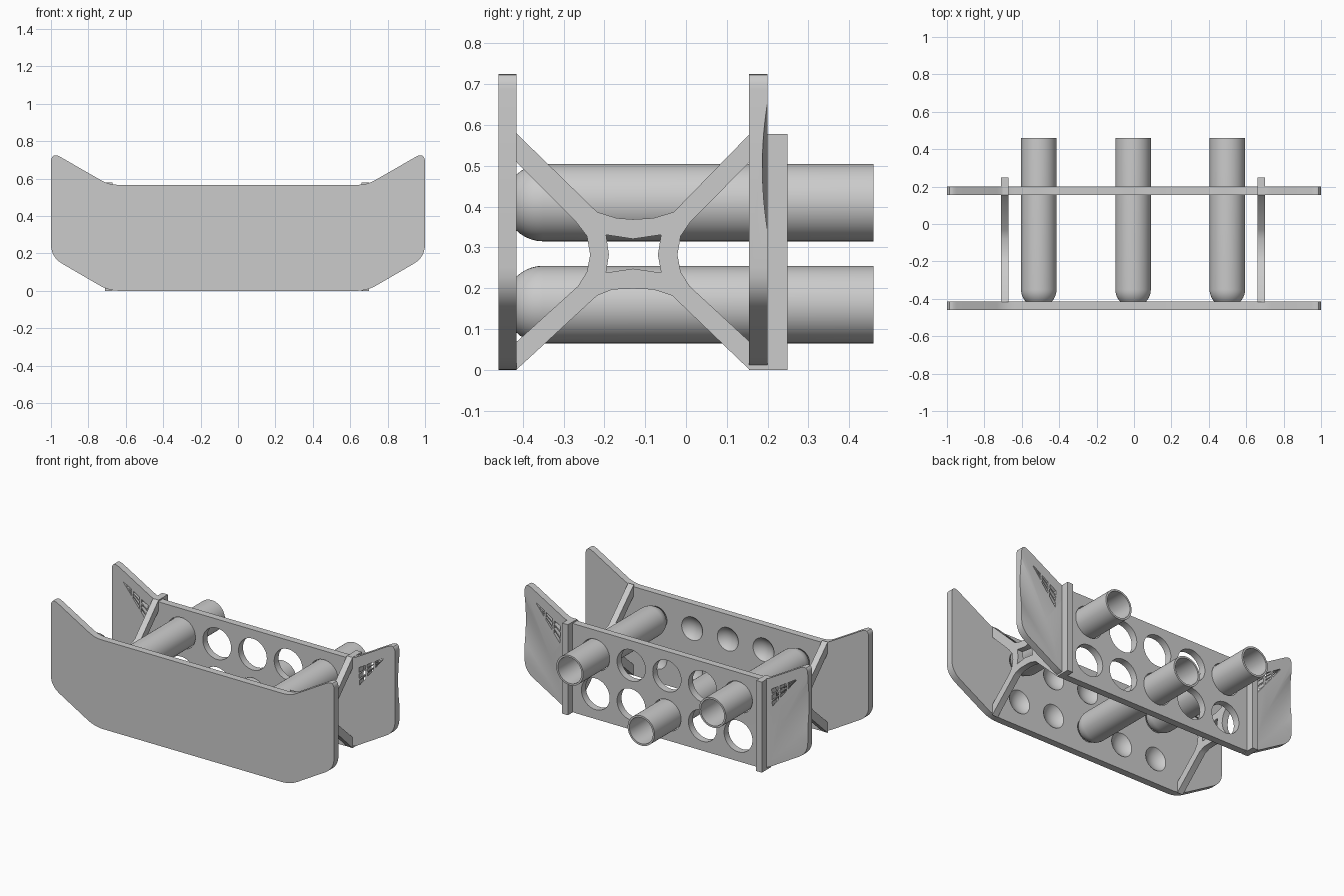
import bpy, bmesh, math
from mathutils import Vector

if "Cube" in bpy.data.objects:
    bpy.data.objects.remove(bpy.data.objects["Cube"])

GREY = bpy.data.materials.new("light_grey")
GREY.diffuse_color = (0.6, 0.6, 0.6, 1)
GREY.use_nodes = True
GREY.node_tree.nodes["Principled BSDF"].inputs["Base Color"].default_value = GREY.diffuse_color
CX = -0.005                       # centre of the tube grid
COLS = [CX + 0.252 * i for i in (-2, -1, 0, 1, 2)]
ROWS = [0.16, 0.41]
parts = []


def make(name, bm, keep=True):
    bmesh.ops.recalc_face_normals(bm, faces=bm.faces)
    me = bpy.data.meshes.new(name)
    bm.to_mesh(me)
    bm.free()
    me.materials.append(GREY)
    ob = bpy.data.objects.new(name, me)
    bpy.context.collection.objects.link(ob)
    if keep:
        parts.append(ob)
    else:
        ob.hide_render = True
    return ob


def prism(bm, pts, place, lo, hi):
    """Extrude a 2D outline between lo and hi; place maps (a, b, depth) to 3D."""
    a = [bm.verts.new(place(p[0], p[1], lo)) for p in pts]
    b = [bm.verts.new(place(p[0], p[1], hi)) for p in pts]
    bm.faces.new(a)
    bm.faces.new(b[::-1])
    for i in range(len(pts)):
        j = (i + 1) % len(pts)
        bm.faces.new((a[i], b[i], b[j], a[j]))


def xz(a, b, d):
    return (a, d, b)


def yz(a, b, d):
    return (d, a, b)


def lathe(bm, prof, x, z, n=48):
    """Spin a closed or axis-touching (radius, y) profile around a y-parallel axis."""
    vs = [bm.verts.new((x + r, y, z)) for r, y in prof]
    es = [bm.edges.new(p) for p in zip(vs, vs[1:])]
    bmesh.ops.spin(bm, geom=vs + es, cent=(x, 0, z), axis=(0, 1, 0),
                   angle=2 * math.pi, steps=n)
    bmesh.ops.remove_doubles(bm, verts=bm.verts, dist=1e-5)


def cut(ob, bm):
    tool = make("cutter", bm, keep=False)
    m = ob.modifiers.new("cut", 'BOOLEAN')
    m.operation, m.solver, m.object = 'DIFFERENCE', 'EXACT', tool
    bpy.context.view_layer.objects.active = ob
    bpy.ops.object.modifier_apply(modifier=m.name)
    bpy.data.objects.remove(tool)


def rounded(corners, n=6):
    """Round each (x, z, size) corner with a quadratic curve."""
    out = []
    for i, (x, z, s) in enumerate(corners):
        c = Vector((x, z))
        p = Vector(corners[i - 1][:2]) - c
        q = Vector(corners[(i + 1) % len(corners)][:2]) - c
        a, b = c + p.normalized() * s, c + q.normalized() * s
        for k in range(n + 1):
            t = k / n
            out.append(a * (1 - t) ** 2 + c * 2 * t * (1 - t) + b * t * t)
    return out


def dome(r, y, n=10):
    return [(r * math.sin(t), y - r * math.cos(t))
            for t in (math.pi / 2 * k / n for k in range(n + 1))]


# Two winged plates
half = [(0.69, 0, 0.06), (1, 0.18, 0.07), (1, 0.745, 0.06), (0.69, 0.567, 0.05)]
outline = rounded(half + [(-x, z, s) for x, z, s in half[::-1]])
plates = []
for name, lo, hi in (("front_plate", -0.46, -0.415), ("back_plate", 0.155, 0.20)):
    bm = bmesh.new()
    prism(bm, outline, xz, lo, hi)
    plates.append(make(name, bm))
front, back = plates

# Round-bottomed pockets in the front plate
bm = bmesh.new()
for x in COLS:
    for z in ROWS:
        lathe(bm, dome(0.099, -0.35) + [(0.099, -0.3), (0, -0.3)], x, z, 40)
cut(front, bm)

# Shallow diagonal grooves on the outside of the back wings
R = 0.31
for s in (-1, 1):
    bm = bmesh.new()
    inner = Vector((s * 0.76, 0.20 + R, 0.12))
    outer = Vector((s * 1.03, 0.20 + R - 0.014, 0.52))
    d = outer - inner
    res = bmesh.ops.create_cone(bm, cap_ends=True, segments=128, radius1=R,
                                radius2=R, depth=d.length * 2)
    rot = d.to_track_quat('Z', 'Y').to_matrix()
    bmesh.ops.rotate(bm, verts=bm.verts, matrix=rot)
    bmesh.ops.translate(bm, verts=bm.verts, vec=outer)
    cut(back, bm)

# Tube holes and the triangular fan of openings in each back wing
bm = bmesh.new()
for x in COLS:
    for z in ROWS:
        lathe(bm, [(0, 0.1), (0.1, 0.1), (0.1, 0.3), (0, 0.3)], x, z)
tip, top, low = Vector((0.925, 0.635)), Vector((0.745, 0.53)), Vector((0.75, 0.41))
for s in (-1, 1):
    for i in range(3):
        for u0, u1 in ((0.05, 0.36), (0.43, 0.68), (0.75, 1.0)):
            v0, v1 = i / 3 + 0.045, (i + 1) / 3 - 0.045
            quad = [tip.lerp(top.lerp(low, v), u)
                    for u, v in ((u0, v0), (u1, v0), (u1, v1), (u0, v1))]
            prism(bm, [(s * p.x, p.y) for p in quad], xz, 0.1, 0.3)
cut(back, bm)

# X-shaped side braces with a full-height rear tab
brace = [(-0.416, 0.58), (-0.218, 0.387), (-0.17, 0.372), (-0.13, 0.369), (-0.08, 0.372),
         (-0.03, 0.387), (0.156, 0.578), (0.249, 0.578), (0.249, 0), (0.156, 0),
         (-0.034, 0.182), (-0.08, 0.197), (-0.13, 0.199), (-0.18, 0.197), (-0.218, 0.182),
         (-0.416, 0), (-0.416, 0.068), (-0.265, 0.205), (-0.243, 0.24), (-0.235, 0.282),
         (-0.243, 0.328), (-0.27, 0.363), (-0.416, 0.51)]
right_gap = [(0.157, 0.51), (0.011, 0.363), (-0.013, 0.328), (-0.021, 0.282),
             (-0.013, 0.24), (0.009, 0.205), (0.157, 0.068)]
window = [(-0.196, 0.331), (-0.13, 0.321), (-0.061, 0.331), (-0.069, 0.282),
          (-0.061, 0.238), (-0.13, 0.248), (-0.196, 0.238), (-0.189, 0.282)]
for name, x in (("left_brace", CX - 0.685), ("right_brace", CX + 0.685)):
    bm = bmesh.new()
    prism(bm, brace, yz, x - 0.02, x + 0.02)
    ob = make(name, bm)
    bm = bmesh.new()
    prism(bm, right_gap, yz, x - 0.1, x + 0.1)
    prism(bm, window, yz, x - 0.1, x + 0.1)
    cut(ob, bm)

# Three open, round-bottomed tubes
for i, (c, r) in enumerate(((0, 1), (2, 0), (4, 1))):
    bm = bmesh.new()
    prof = dome(0.095, -0.35) + [(0.095, 0.46), (0.083, 0.46)] + dome(0.083, -0.35)[::-1]
    lathe(bm, prof, COLS[c], ROWS[r])
    make("tube_%d" % (i + 1), bm)

# Smooth curved surfaces, keep edges crisp
bpy.ops.object.select_all(action='DESELECT')
for ob in parts:
    ob.select_set(True)
bpy.context.view_layer.objects.active = parts[0]
bpy.ops.object.shade_smooth_by_angle(angle=math.radians(30))
